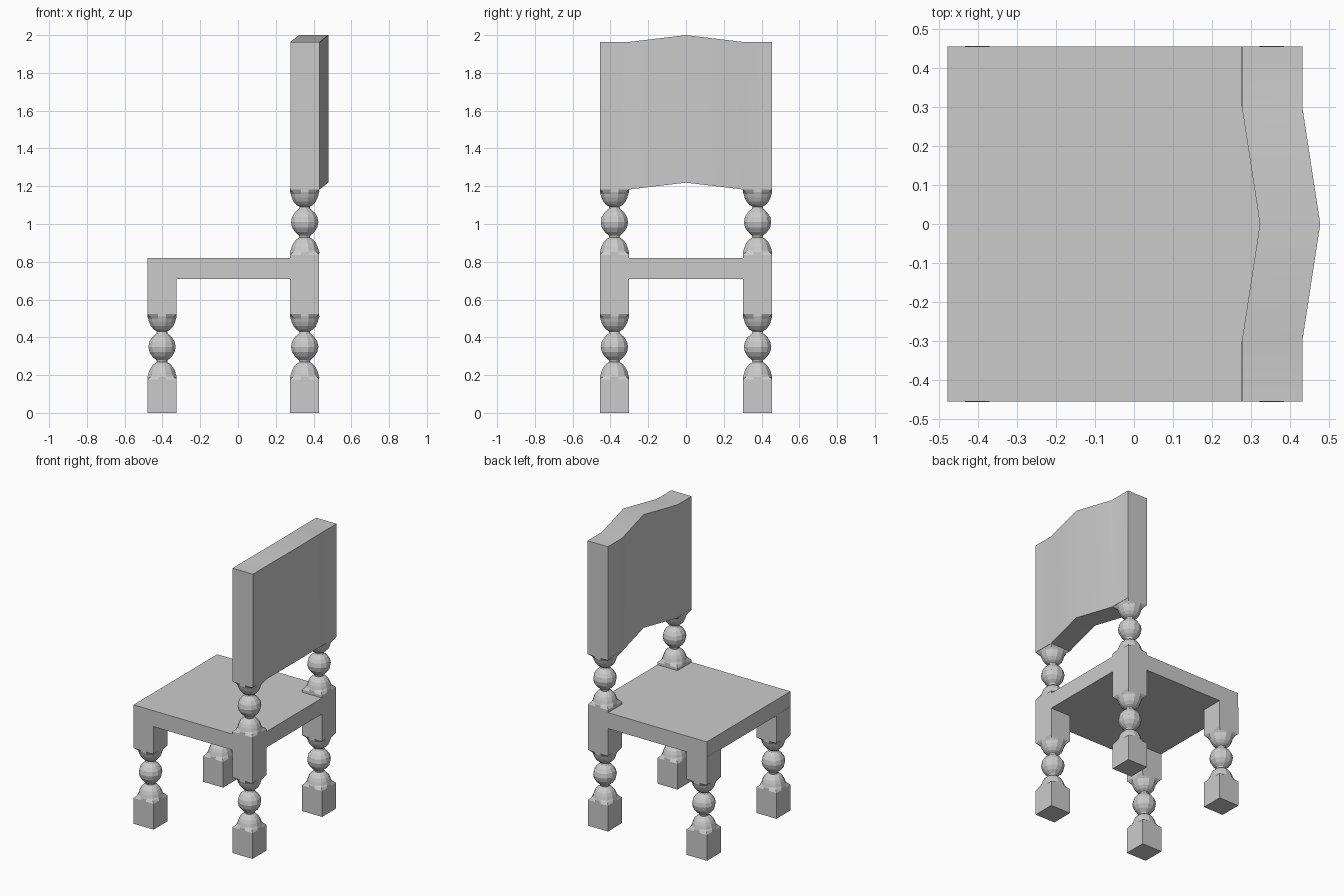
import bpy, bmesh
from math import cos, sin, tan, pi, radians

if "Cube" in bpy.data.objects:
    bpy.data.objects.remove(bpy.data.objects["Cube"])

H = 0.077                          # half width of the square leg blocks
FRONT_X, BACK_X, LEG_Y = -0.402, 0.353, 0.379

# Half of a turned section: (distance from ball centre, radius, squareness)
HALF = [(0.0, 0.075, 0), (0.028, 0.069, 0), (0.052, 0.053, 0), (0.071, 0.031, 0),
        (0.081, 0.028, 0), (0.092, 0.046, 0), (0.109, 0.061, 0), (0.130, 0.071, 0),
        (0.150, 0.077, 0), (0.159, 0.080, 0.25), (0.173, H, 1)]


def finish(bm, name):
    bmesh.ops.recalc_face_normals(bm, faces=bm.faces[:])
    me = bpy.data.meshes.new(name)
    bm.to_mesh(me)
    bm.free()
    ob = bpy.data.objects.new(name, me)
    bpy.context.collection.objects.link(ob)
    return ob


def ring(bm, x, y, z, r, sq):
    """Twelve points blended between a circle and a square."""
    verts = []
    for i in range(12):
        a = radians(15 + 30 * i)
        c, s = cos(a), sin(a)
        k = (1 - sq) * r + sq * H / max(abs(c), abs(s))
        verts.append(bm.verts.new((x + k * c, y + k * s, z)))
    return verts


def turned_post(name, x, y, z0, zc, z1):
    """Square block, turned ball section around zc, square block."""
    prof = [(z0, H, 1)]
    prof += [(zc - d, r, s) for d, r, s in reversed(HALF)]
    prof += [(zc + d, r, s) for d, r, s in HALF[1:]]
    prof.append((z1, H, 1))
    bm = bmesh.new()
    rings = [ring(bm, x, y, *p) for p in prof]
    for a, b in zip(rings, rings[1:]):
        for i in range(12):
            j = (i + 1) % 12
            bm.faces.new((a[i], a[j], b[j], b[i]))
    bm.faces.new(rings[0])
    bm.faces.new(rings[-1])
    return finish(bm, name)


# Legs and back posts
for side, label in ((-1, "front_side"), (1, "rear_side")):
    y = side * LEG_Y
    turned_post("front_leg_" + label, FRONT_X, y, 0, 0.35, 0.715)
    turned_post("back_leg_" + label, BACK_X, y, 0, 0.35, 0.715)
    turned_post("back_post_" + label, BACK_X, y, 0.815, 1.01, 1.19)

# Seat slab
bm = bmesh.new()
bmesh.ops.create_cube(bm, size=1)
for v in bm.verts:
    v.co.x = v.co.x * 0.908 - 0.024
    v.co.y *= 0.912
    v.co.z = v.co.z * 0.11 + 0.765
finish(bm, "seat")

# Bowed back panel: rectangular section swept across y, peaking in the middle
bm = bmesh.new()
sections = []
for y, dx, dz in ((-0.456, 0, 0), (-0.30, 0, 0), (0, 0.046, 0.036), (0.30, 0, 0), (0.456, 0, 0)):
    sections.append([bm.verts.new((x + dx, y, z + dz)) for x, z in
                     ((0.277, 1.183), (0.432, 1.183), (0.432, 1.964), (0.277, 1.964))])
for a, b in zip(sections, sections[1:]):
    for i in range(4):
        j = (i + 1) % 4
        bm.faces.new((a[i], a[j], b[j], b[i]))
bm.faces.new(sections[0])
bm.faces.new(sections[-1])
panel = finish(bm, "back_panel")
bpy.context.view_layer.objects.active = panel
panel.select_set(True)
bpy.ops.object.shade_smooth_by_angle(angle=radians(30))
